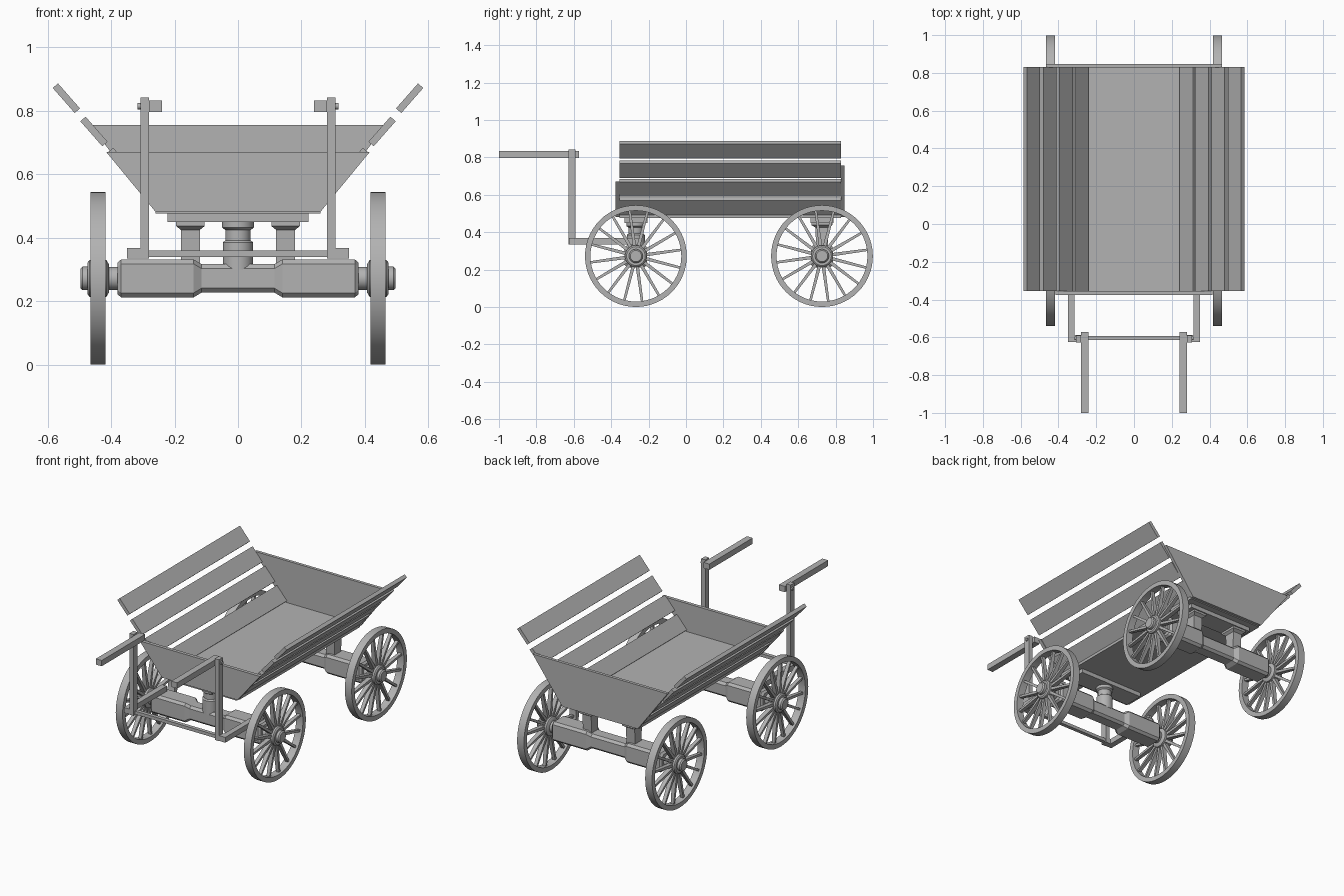
import bpy, bmesh, math
from mathutils import Matrix, Vector

old = bpy.data.objects.get("Cube")
if old:
    bpy.data.objects.remove(old, do_unlink=True)

grey = bpy.data.materials.new("weathered grey")
grey.use_nodes = True
grey.diffuse_color = (0.45, 0.45, 0.45, 1)
grey.node_tree.nodes["Principled BSDF"].inputs["Base Color"].default_value = (0.45, 0.45, 0.45, 1)


def finish(name, bm, smooth=False):
    bmesh.ops.recalc_face_normals(bm, faces=bm.faces)
    mesh = bpy.data.meshes.new(name)
    bm.to_mesh(mesh)
    bm.free()
    obj = bpy.data.objects.new(name, mesh)
    bpy.context.collection.objects.link(obj)
    mesh.materials.append(grey)
    if smooth:
        bpy.ops.object.select_all(action='DESELECT')
        obj.select_set(True)
        bpy.context.view_layer.objects.active = obj
        bpy.ops.object.shade_smooth_by_angle(angle=math.radians(35))
    return obj


def box(name, x, y, z):
    """Box from its ranges along each axis."""
    bm = bmesh.new()
    size = [r[1] - r[0] for r in (x, y, z)]
    mid = [(r[0] + r[1]) / 2 for r in (x, y, z)]
    bmesh.ops.create_cube(bm, size=1, matrix=Matrix.Translation(mid) @ Matrix.Diagonal((*size, 1)))
    return finish(name, bm)


def mirrored_box(name, x, y, z):
    box("left_" + name, x, y, z)
    box("right_" + name, (-x[1], -x[0]), y, z)


def loft(name, rings, cap=True, smooth=False, closed=False):
    """Skin a list of equal-length point rings."""
    bm = bmesh.new()
    rows = [[bm.verts.new(p) for p in ring] for ring in rings]
    pairs = list(zip(rows, rows[1:]))
    if closed:
        pairs.append((rows[-1], rows[0]))
    for a, b in pairs:
        for i in range(len(a)):
            j = (i + 1) % len(a)
            bm.faces.new((a[i], a[j], b[j], b[i]))
    if cap and not closed:
        bm.faces.new(rows[0])
        bm.faces.new(rows[-1])
    return finish(name, bm, smooth)


def lathe(name, profile, centre, axis, sides=32, closed=False):
    """Turn (offset, radius) pairs around the x or z axis."""
    rings = []
    for offset, r in profile:
        ring = []
        for i in range(sides):
            a = math.tau * i / sides
            u, v = r * math.cos(a), r * math.sin(a)
            p = Vector((offset, u, v)) if axis == 'x' else Vector((u, v, offset))
            ring.append(p + Vector(centre))
        rings.append(ring)
    return loft(name, rings, smooth=True, closed=closed)


AXLE_Z, FRONT_Y, REAR_Y = 0.272, -0.268, 0.727
SPOKES = 16


def wheel(name, side, y):
    centre = (0, y, AXLE_Z)
    lathe(name + "_rim", [(side * x, r) for x, r in
          ((0.418, 0.272), (0.465, 0.272), (0.465, 0.243), (0.418, 0.243))],
          centre, 'x', 56, closed=True)
    lathe(name + "_hub", [(side * x, r) for x, r in
          ((0.37, 0.036), (0.407, 0.036), (0.407, 0.045), (0.415, 0.058), (0.468, 0.058),
           (0.474, 0.05), (0.474, 0.037), (0.49, 0.037), (0.497, 0.03))], centre, 'x')
    # Tapered spokes
    bm = bmesh.new()
    for i in range(SPOKES):
        turn = Matrix.Rotation(math.tau * (i + 0.35) / SPOKES, 4, 'X')
        place = Matrix.Translation((side * 0.4415, y, AXLE_Z)) @ turn
        geo = bmesh.ops.create_cube(bm, size=1)
        for v in geo["verts"]:
            inner = v.co.z < 0
            v.co = place @ Vector((v.co.x * (0.03 if inner else 0.02),
                                   v.co.y * (0.018 if inner else 0.013),
                                   0.05 if inner else 0.25))
    finish(name + "_spokes", bm)


def axle_beam(name, y):
    """Chamfered square beam with a slimmer middle."""
    rings = []
    for x, h in ((-0.38, 0.05), (-0.368, 0.06), (-0.14, 0.06), (-0.115, 0.045),
                 (0.115, 0.045), (0.14, 0.06), (0.368, 0.06), (0.38, 0.05)):
        c = h - 0.014
        rings.append([(x, y + u, AXLE_Z + w) for u, w in
                      ((h, c), (c, h), (-c, h), (-h, c), (-h, -c), (-c, -h), (c, -h), (h, -c))])
    loft(name, rings)


# Running gear
for place, y in (("front", FRONT_Y), ("rear", REAR_Y)):
    axle_beam(place + "_axle_beam", y)
    box(place + "_bolster", (-0.222, 0.222), (y - 0.062, y + 0.062), (0.45, 0.476))
    for side, label in ((1, "left"), (-1, "right")):
        wheel(f"{place}_{label}_wheel", side, y)

# Rear supports, flared toward the bolster
for side, label in ((1, "left"), (-1, "right")):
    rings = []
    for z, hx, hy in ((0.31, 0.03, 0.03), (0.425, 0.03, 0.036), (0.437, 0.045, 0.055), (0.452, 0.045, 0.055)):
        rings.append([(side * 0.15 + sx * hx, REAR_Y + sy * hy, z)
                      for sx, sy in ((-1, -1), (1, -1), (1, 1), (-1, 1))])
    loft(label + "_rear_support", rings)

# Front turning post
lathe("turning_post", [(0.3, 0.048), (0.385, 0.048), (0.392, 0.04), (0.425, 0.04),
                       (0.432, 0.05), (0.452, 0.05)], (0, FRONT_Y, 0), 'z')

# Bed floor
box("bed_floor", (-0.26, 0.26), (-0.355, 0.83), (0.476, 0.495))

# Slatted sloping sides
slope = math.radians(48.7)
along = Vector((math.cos(slope), 0, math.sin(slope)))
across = Vector((-math.sin(slope), 0, math.cos(slope)))
for n, (cx, cz) in enumerate(((0.285, 0.538), (0.367, 0.637), (0.454, 0.735), (0.541, 0.84))):
    for side, label in ((1, "left"), (-1, "right")):
        rings = []
        for y in (-0.355, 0.83):
            ring = []
            for a, b in ((-1, -1), (1, -1), (1, 1), (-1, 1)):
                p = Vector((cx, y, cz)) + along * a * 0.0525 + across * b * 0.011
                ring.append((side * p.x, p.y, p.z))
            rings.append(ring)
        loft(f"{label}_side_board_{n + 1}", rings)


# End panels
def end_panel(name, y0, y1, top_x, top_z):
    loft(name, [[(-0.26, y, 0.482), (0.26, y, 0.482), (top_x, y, top_z), (-top_x, y, top_z)]
                for y in (y0, y1)])


end_panel("front_panel", -0.376, -0.355, 0.415, 0.67)
end_panel("rear_panel", 0.828, 0.847, 0.465, 0.755)

# Push frame
mirrored_box("frame_arm", (0.315, 0.35), (-0.625, -0.25), (0.335, 0.368))
mirrored_box("frame_corner", (0.28, 0.35), (-0.625, -0.588), (0.335, 0.368))
mirrored_box("frame_post", (0.28, 0.308), (-0.628, -0.59), (0.335, 0.842))
mirrored_box("handle", (0.24, 0.28), (-1.0, -0.573), (0.797, 0.833))
box("frame_crossbar", (-0.285, 0.285), (-0.615, -0.592), (0.34, 0.36))
for side, label in ((1, "left"), (-1, "right")):
    lathe(label + "_handle_bolt", [(side * 0.27, 0.01), (side * 0.316, 0.01)],
          (0, -0.605, 0.815), 'x', 12)
